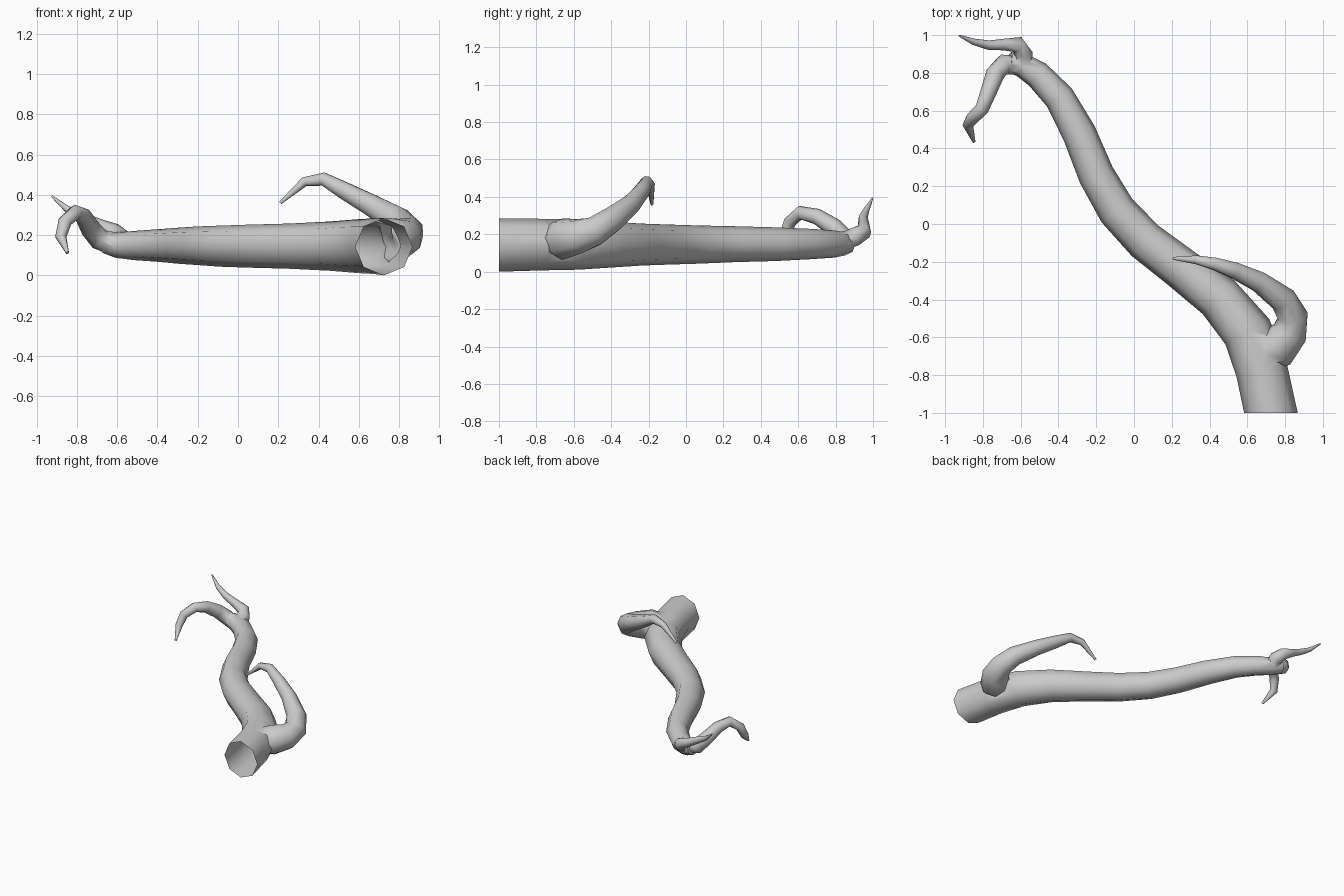
import bpy, bmesh, math
from mathutils import Vector

if "Cube" in bpy.data.objects:
    bpy.data.objects.remove(bpy.data.objects["Cube"])

SIDES = 8


def tube(name, path, start_dir=None):
    """Closed tapering tube through (x, y, z, radius) points."""
    pts = [Vector(p[:3]) for p in path]
    bm = bmesh.new()
    rings, side = [], Vector((1, 0, 0))
    for i, p in enumerate(pts):
        before = (p - pts[i - 1]).normalized() if i else Vector()
        after = (pts[i + 1] - p).normalized() if i < len(pts) - 1 else Vector()
        t = (before + after).normalized()
        if i == 0 and start_dir:
            t = Vector(start_dir)
        if i == 0 and abs(side.dot(t)) > 0.9:
            side = Vector((0, 1, 0))
        side = (side - t * side.dot(t)).normalized()   # carry the frame along
        up = t.cross(side)
        ring = []
        for k in range(SIDES):
            a = 2 * math.pi * k / SIDES
            ring.append(bm.verts.new(p + (side * math.cos(a) + up * math.sin(a)) * path[i][3]))
        rings.append(ring)
    for a, b in zip(rings, rings[1:]):
        for k in range(SIDES):
            n = (k + 1) % SIDES
            bm.faces.new((a[k], a[n], b[n], b[k]))
    bm.faces.new(rings[0])
    bm.faces.new(rings[-1])
    bmesh.ops.recalc_face_normals(bm, faces=bm.faces)
    me = bpy.data.meshes.new(name)
    bm.to_mesh(me)
    bm.free()
    ob = bpy.data.objects.new(name, me)
    bpy.context.collection.objects.link(ob)
    return ob


# Main limb
branch = tube("branch", [
    (.725, -1, .142, .142), (.675, -.77, .145, .138), (.60, -.57, .145, .134),
    (.45, -.39, .145, .122), (.25, -.235, .145, .112), (.06, -.09, .145, .107),
    (-.09, .07, .145, .102), (-.20, .26, .147, .096), (-.29, .48, .147, .09),
    (-.395, .67, .148, .081), (-.51, .79, .148, .073), (-.60, .845, .15, .064),
    (-.66, .855, .165, .056)], (0, 1, 0))

# Side shoot and the two end twigs
shoots = [
    tube("side_shoot", [
        (.66, -.70, .16, .09), (.76, -.655, .175, .112), (.825, -.575, .188, .097),
        (.842, -.49, .215, .083), (.79, -.40, .275, .072), (.66, -.305, .35, .057),
        (.53, -.245, .42, .046), (.425, -.21, .478, .035), (.33, -.19, .465, .024),
        (.21, -.182, .36, .008)]),
    tube("lower_twig", [
        (-.62, .84, .15, .05), (-.69, .845, .18, .054), (-.735, .795, .235, .05),
        (-.77, .70, .295, .043), (-.805, .61, .315, .037), (-.86, .555, .265, .034),
        (-.88, .525, .19, .028), (-.847, .435, .112, .008)]),
    tube("upper_twig", [
        (-.59, .82, .155, .045), (-.585, .90, .185, .05), (-.615, .95, .215, .044),
        (-.69, .95, .25, .031), (-.77, .947, .288, .025), (-.85, .965, .33, .017),
        (-.925, .997, .393, .005)]),
]

# Fuse everything into one skin
for s in shoots:
    m = branch.modifiers.new(s.name, 'BOOLEAN')
    m.operation, m.solver, m.object = 'UNION', 'EXACT', s
dg = bpy.context.evaluated_depsgraph_get()
fused = bpy.data.meshes.new_from_object(branch.evaluated_get(dg))
branch.modifiers.clear()
branch.data = fused
for s in shoots:
    bpy.data.objects.remove(s)

# Open the cut end of the limb
bm = bmesh.new()
bm.from_mesh(fused)
ends = [f for f in bm.faces if all(v.co.y < -.995 for v in f.verts)]
bmesh.ops.delete(bm, geom=ends, context='FACES_ONLY')
bm.to_mesh(fused)
bm.free()

bpy.context.view_layer.objects.active = branch
branch.select_set(True)
bpy.ops.object.shade_smooth_by_angle(angle=math.radians(60))
